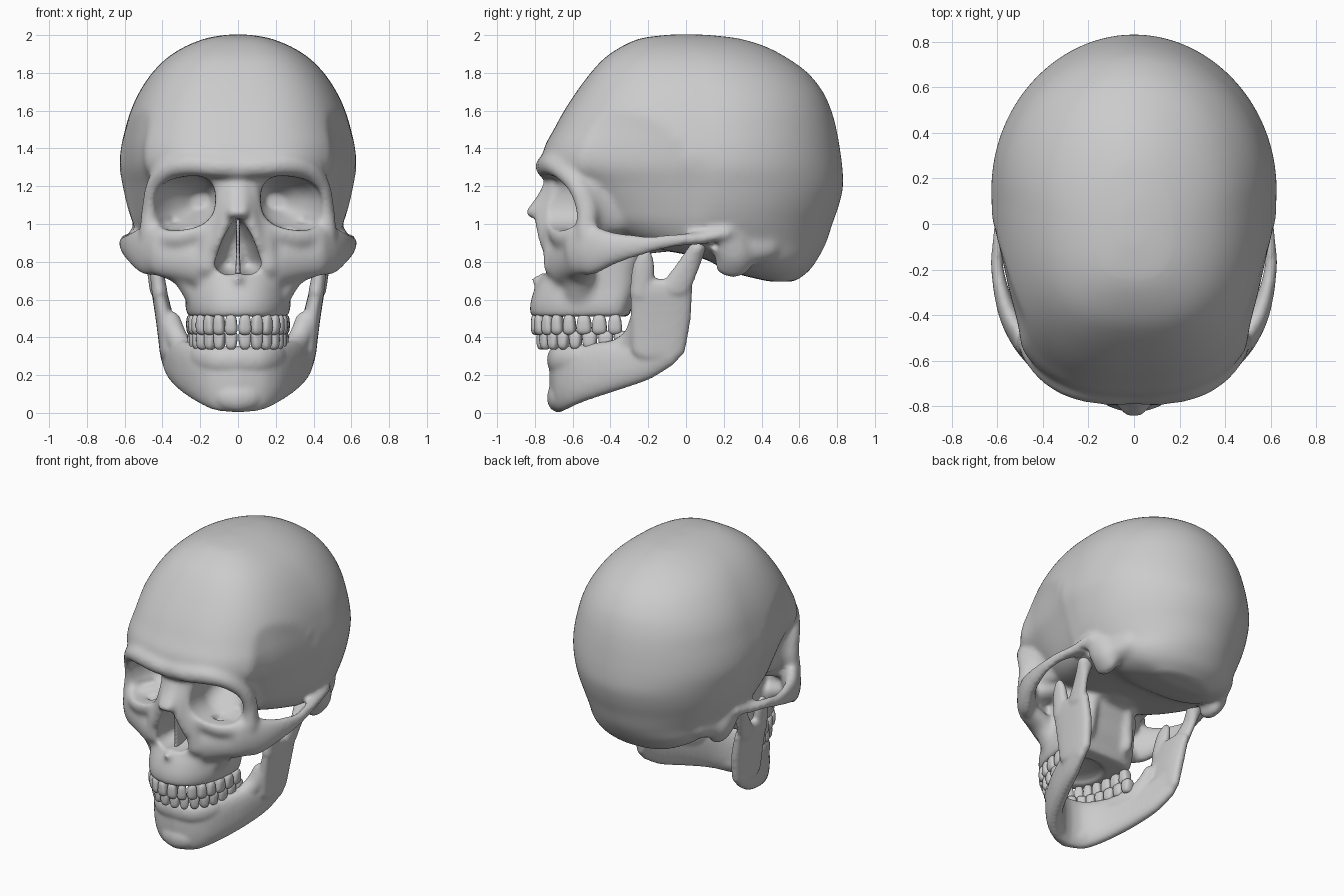
import bpy, bmesh, math
from mathutils import Matrix, Vector

# ---------- helpers ----------
bm = bmesh.new()
bmesh.ops.create_icosphere(bm, subdivisions=3, radius=1)
BALL_V = [v.co.copy() for v in bm.verts]
BALL_F = [[v.index for v in f.verts] for f in bm.faces]
bm.free()


def spline(pts, k):
    """Smooth curve through tuples of any length, k samples per segment."""
    out = []
    for i in range(len(pts) - 1):
        p = [pts[max(0, min(len(pts) - 1, i + j))] for j in (-1, 0, 1, 2)]
        for s in range(k):
            t = s / k
            out.append([.5 * (2*b + (c-a)*t + (2*a-5*b+4*c-d)*t*t + (3*b-a-3*c+d)*t**3)
                        for a, b, c, d in zip(*p)])
    return out + [list(pts[-1])]


def sup(c, n):
    return math.copysign(abs(c) ** (2 / n), c)


class Part:
    def __init__(self):
        self.v, self.f = [], []

    def add(self, verts, faces):
        o = len(self.v)
        self.v += [tuple(p) for p in verts]
        self.f += [[i + o for i in f] for f in faces]

    def ball(self, loc, rad, n=2, rot=0, taper=0):
        """Ellipsoid, boxier as n grows."""
        m = Matrix.Rotation(rot, 3, 'Z')
        pts = []
        for c in BALL_V:
            c = c / sum(abs(a) ** n for a in c) ** (1 / n)
            k = 1 + taper * c.z
            pts.append(m @ Vector((c.x*rad[0]*k, c.y*rad[1], c.z*rad[2])) + Vector(loc))
        self.add(pts, BALL_F)

    def strand(self, pts, n=2, k=6):
        """Sweep of ellipsoids (x, y, z, rx, ry, rz), mirrored in x."""
        for p in spline(pts, k):
            for s in ((1, -1) if abs(p[0]) > .001 else (1,)):
                self.ball((s * p[0], p[1], p[2]), p[3:], n)

    def loft(self, rings):
        n = len(rings[0])
        faces = [[r*n + i, r*n + (i+1) % n, (r+1)*n + (i+1) % n, (r+1)*n + i]
                 for r in range(len(rings) - 1) for i in range(n)]
        faces += [list(range(n))[::-1], [(len(rings)-1)*n + i for i in range(n)]]
        self.add([p for r in rings for p in r], faces)

    def object(self, name):
        me = bpy.data.meshes.new(name)
        me.from_pydata(self.v, [], self.f)
        me.shade_smooth()
        ob = bpy.data.objects.new(name, me)
        bpy.context.collection.objects.link(ob)
        return ob


def level(z, yf, yb, w, ym, nf, nb, dent=None, N=96):
    """Horizontal outline: front at yf, back at yb, widest (w) at ym."""
    ring = []
    for i in range(N):
        s, c = math.sin(2*math.pi*i/N), math.cos(2*math.pi*i/N)
        n, r = (nf, ym - yf) if c > 0 else (nb, yb - ym)
        x, y = w * sup(s, n), ym - r * sup(c, n)
        ring.append((x - (dent(y, z) * x / w if dent else 0), y, z))
    return ring


def remesh(ob, size):
    m = ob.modifiers.new("remesh", 'REMESH')
    m.mode, m.voxel_size, m.use_smooth_shade = 'VOXEL', size, True


def smooth(ob, n):
    m = ob.modifiers.new("smooth", 'SMOOTH')
    m.factor, m.iterations = .5, n


def bake(ob):
    dg = bpy.context.evaluated_depsgraph_get()
    me = bpy.data.meshes.new_from_object(ob.evaluated_get(dg))
    ob.modifiers.clear()
    ob.data = me
    me.shade_smooth()


# ---------- skull ----------
skull = Part()


def temple(y, z):
    dy = (y + .38) / (.18 if y < -.38 else .45)
    d = max(0, 1 - dy ** 2 - ((z - 1.14) / .46) ** 2)
    return .06 * d ** .8


# braincase: z, front, back, half width, y of widest point
vault = [(.695, .44, .575, .2, .50), (.75, .22, .65, .34, .42), (.82, .08, .70, .43, .35),
         (.90, -.30, .742, .50, .2), (1.0, -.50, .775, .555, .15), (1.1, -.58, .81, .588, .15),
         (1.2, -.66, .832, .61, .15), (1.3, -.755, .828, .627, .15), (1.4, -.752, .815, .62, .15),
         (1.5, -.70, .797, .598, .15), (1.6, -.645, .77, .568, .15), (1.7, -.58, .725, .522, .13),
         (1.8, -.505, .645, .455, .1), (1.88, -.43, .535, .375, .07), (1.94, -.34, .42, .28, .03),
         (1.98, -.25, .29, .18, .0), (1.995, -.16, .18, .11, .0), (2.003, -.08, .09, .05, .0)]
skull.loft([level(*r, 2.75, 2, temple) for r in spline(vault, 4)])
# upper jaw and mid face
jaw = [(.51, -.825, -.30, .268, -.42), (.58, -.825, -.28, .28, -.42), (.66, -.80, -.25, .275, -.42),
       (.74, -.76, -.24, .275, -.42), (.85, -.735, -.22, .275, -.42), (1.0, -.73, -.3, .25, -.45),
       (1.2, -.70, -.4, .23, -.5)]
skull.loft([level(*r, 2.2, 3.5) for r in spline(jaw, 4)])
# cheekbone and arch
skull.strand([(.41, -.585, .87, .07, .06, .13), (.485, -.50, .86, .06, .06, .135),
              (.557, -.38, .872, .043, .05, .09), (.6, -.2, .892, .03, .05, .052),
              (.59, -.05, .915, .033, .05, .036), (.55, .08, .925, .05, .06, .035),
              (.53, .2, .95, .05, .06, .035)])
skull.strand([(.2, -.65, .80, .09, .08, .13), (.31, -.605, .82, .1, .07, .12), (.41, -.575, .845, .08, .06, .125)])
# buttress from jaw to cheekbone
skull.strand([(.24, -.56, .64, .05, .08, .07), (.29, -.56, .73, .07, .08, .06), (.4, -.54, .775, .08, .06, .05)])
# brow, outer, lower and inner eye rims
skull.strand([(0, -.738, 1.3, .06, .055, .06), (.12, -.742, 1.305, .06, .055, .06),
              (.26, -.715, 1.315, .06, .055, .06), (.37, -.655, 1.285, .05, .055, .055),
              (.445, -.575, 1.2, .043, .055, .055), (.468, -.525, 1.07, .044, .06, .05),
              (.46, -.535, .95, .065, .055, .06)])
skull.strand([(.15, -.695, .97, .06, .05, .06), (.3, -.65, .93, .07, .055, .06), (.42, -.58, .93, .06, .05, .06)])
skull.strand([(.06, -.68, 1.22, .05, .05, .05), (.09, -.70, 1.06, .05, .055, .06),
              (.14, -.705, .92, .055, .055, .07), (.16, -.705, .78, .06, .05, .06)])
# socket side wall and floor
skull.strand([(.45, -.52, 1.1, .035, .05, .13), (.40, -.44, 1.1, .05, .07, .14), (.37, -.36, 1.08, .06, .07, .13)])
skull.strand([(.38, -.54, .93, .08, .08, .06), (.28, -.45, .95, .1, .1, .06)])
# nasal bones and spine
skull.strand([(.01, -.70, 1.22, .06, .05, .05), (.015, -.735, 1.14, .055, .05, .05),
              (.02, -.80, 1.06, .045, .05, .032)])
skull.strand([(.045, -.715, 1.14, .05, .05, .05), (.065, -.752, 1.03, .045, .05, .05), (.11, -.738, .9, .035, .04, .05)])
skull.strand([(0, -.74, .70, .04, .04, .03), (0, -.80, .705, .025, .03, .022)])
# mastoid, skull base, pterygoid plates
skull.strand([(.49, .2, .95, .065, .1, .06), (.47, .25, .85, .065, .1, .08), (.44, .25, .785, .05, .1, .07)])
skull.strand([(.46, .26, .86, .06, .1, .09), (.39, .38, .88, .08, .12, .09)])
skull.ball((0, -.2, .935), (.22, .25, .09))
skull.strand([(.14, -.25, .88, .05, .05, .1), (.16, -.27, .65, .04, .05, .08)])

# ---------- cavities ----------
holes = Part()
sockets = [(-.95, .285, 1.11, .17, .14), (-.62, .285, 1.11, .165, .14), (-.54, .268, 1.11, .155, .128),
           (-.45, .235, 1.12, .118, .09), (-.36, .20, 1.12, .05, .04)]
for side in (1, -1):
    rings = []
    for y, cx, cz, rx, rz in spline(sockets, 4):
        ring = []
        for i in range(40):
            a = 2 * math.pi * i / 40
            dx, dz = rx * sup(math.cos(a), 2.6), rz * sup(math.sin(a), 2.6)
            ring.append((side * (cx + dx), y, cz + dz - .14 * dx))
        rings.append(ring)
    holes.loft(rings)
# nose opening, palate, ear canals
holes.strand([(0, -.78, .99, .035, .16, .04), (.02, -.76, .9, .065, .2, .06), (.05, -.74, .79, .075, .22, .06)])
holes.ball((0, -.57, .505), (.18, .18, .045))
holes.strand([(.58, .14, .885, .06, .028, .03), (.52, .15, .885, .05, .025, .025)])

skull_ob = skull.object("skull")
cutter = holes.object("cavity_cutter")
cutter.hide_render = True
remesh(cutter, .015)
remesh(skull_ob, .015)
smooth(skull_ob, 10)
cut = skull_ob.modifiers.new("cavities", 'BOOLEAN')
cut.operation, cut.solver, cut.object = 'DIFFERENCE', 'EXACT', cutter
remesh(skull_ob, .012)
smooth(skull_ob, 6)
bake(skull_ob)
bpy.data.objects.remove(cutter)

# nasal septum
septum = Part()
septum.strand([(0, -.63, .73, .014, .08, .04), (0, -.63, .88, .01, .08, .05), (0, -.66, 1.0, .01, .06, .04)], 3)
septum.object("nasal_septum")

# ---------- lower jaw ----------
mandible = Part()
mandible.strand([(0, -.675, .178, .06, .05, .178), (.11, -.648, .184, .06, .05, .172), (.2, -.56, .208, .055, .055, .155),
                 (.28, -.40, .245, .055, .055, .138), (.342, -.22, .29, .048, .06, .12),
                 (.375, -.1, .36, .04, .07, .115)], 2.4)
# chin and tooth ridge
mandible.strand([(0, -.685, .08, .06, .052, .075), (.06, -.672, .085, .06, .05, .07), (.13, -.625, .1, .05, .04, .06)])
mandible.strand([(0, -.695, .28, .05, .042, .07), (.12, -.67, .28, .045, .045, .07), (.2, -.58, .29, .045, .05, .07),
                 (.25, -.42, .31, .05, .05, .06), (.31, -.3, .37, .055, .05, .07), (.36, -.25, .48, .06, .05, .06)])
# ramus, coronoid process, condyle
mandible.strand([(.375, -.145, .37, .042, .145, .1), (.39, -.135, .5, .045, .16, .06),
                 (.42, -.13, .65, .037, .165, .06)], 2.8)
mandible.strand([(.415, -.235, .64, .042, .065, .06), (.435, -.225, .77, .035, .06, .05), (.45, -.215, .835, .022, .035, .035)])
mandible.strand([(.435, -.05, .67, .035, .08, .06), (.455, .01, .775, .032, .062, .05), (.46, .06, .872, .055, .045, .035)])
mandible_ob = mandible.object("mandible")
remesh(mandible_ob, .011)
smooth(mandible_ob, 8)
bake(mandible_ob)

# ---------- teeth ----------
WIDTHS = [.036, .033, .034, .034, .036, .043, .043, .04]
ARCH = [(0, -.798), (.1, -.774), (.175, -.70), (.215, -.60), (.235, -.48), (.24, -.34)]


def teeth(name, z, h, sx, dy, taper):
    part = Part()
    path = [Vector((x * sx, y + dy)) for x, y in spline(ARCH, 40)]
    total = sum((b - a).length for a, b in zip(path, path[1:]))
    k = total / (2 * sum(WIDTHS))
    start = 0
    for i, w in enumerate(WIDTHS):
        goal, run = (start + w) * k, 0
        start += 2 * w
        for a, b in zip(path, path[1:]):
            run += (b - a).length
            if run >= goal:
                break
        d = b - a
        ang = math.atan2(d.y, d.x)
        for s in (1, -1):
            part.ball((s * b.x, b.y, z), (w * k * .92, .028 if i < 3 else .035, h), 3.2, s * ang, taper)
    part.object(name)


teeth("upper_teeth", .468, .055, 1, 0, -.15)
teeth("lower_teeth", .385, .05, .98, .03, .15)
